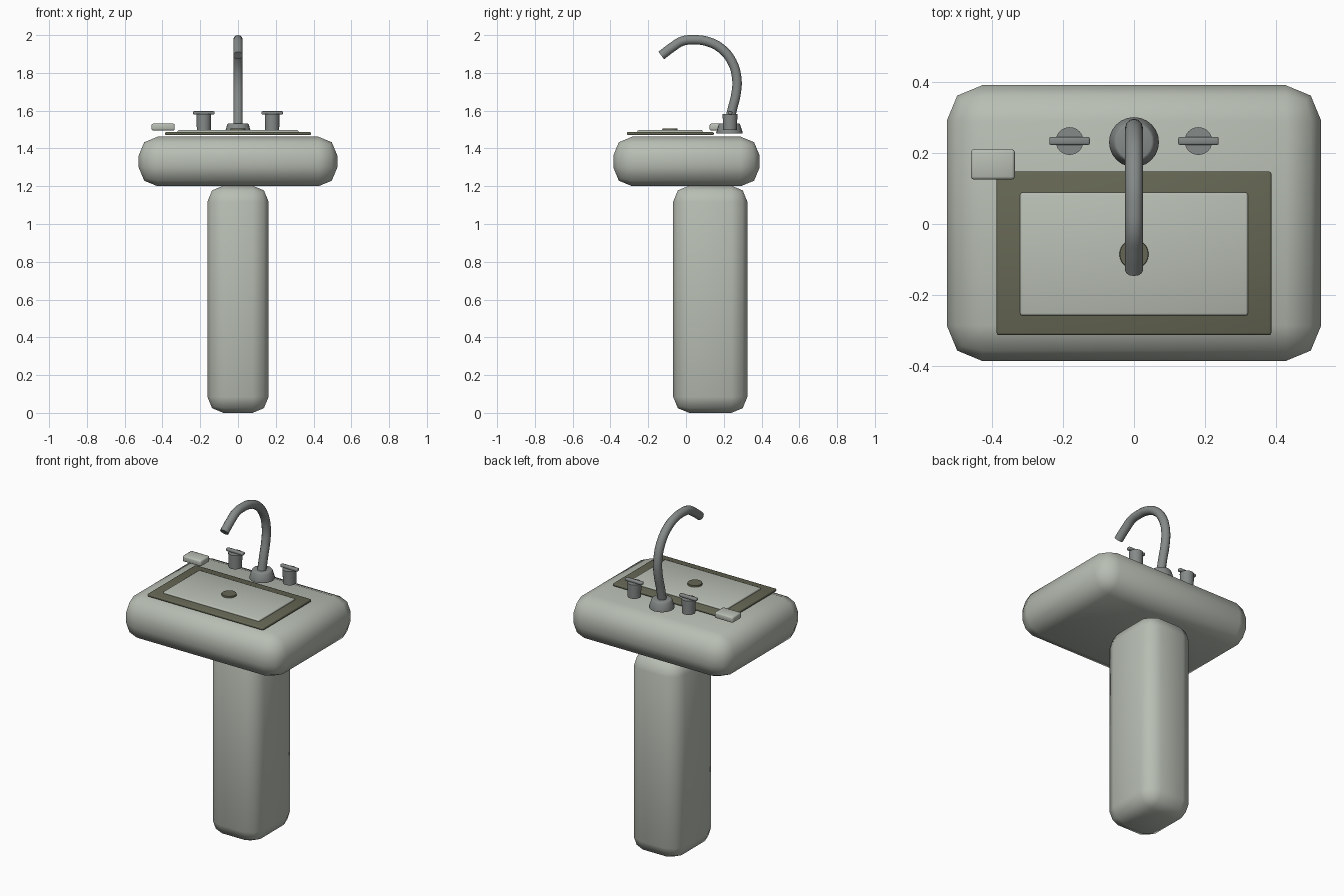
import bpy, math
from mathutils import Vector

if "Cube" in bpy.data.objects:
    bpy.data.objects.remove(bpy.data.objects["Cube"])


def material(name, rgb):
    m = bpy.data.materials.new(name)
    m.diffuse_color = (*rgb, 1)
    m.use_nodes = True
    m.node_tree.nodes["Principled BSDF"].inputs["Base Color"].default_value = m.diffuse_color
    return m


CERAMIC = material("grey_green_ceramic", (0.48, 0.515, 0.455))
OLIVE = material("dark_olive", (0.13, 0.134, 0.088))
METAL = material("grey_metal", (0.235, 0.255, 0.25))


def finish(ob, name, mat, bevel=0, segments=2, angle=60):
    ob.name = name
    ob.data.materials.append(mat)
    if bevel:
        b = ob.modifiers.new("Bevel", 'BEVEL')
        b.width, b.segments = bevel, segments
        b.limit_method, b.angle_limit = 'ANGLE', math.radians(40)
        bpy.ops.object.modifier_apply(modifier=b.name)
    bpy.ops.object.shade_smooth_by_angle(angle=math.radians(angle))
    return ob


def box(name, lo, hi, mat, bevel, segments=2):
    lo, hi = Vector(lo), Vector(hi)
    bpy.ops.mesh.primitive_cube_add(size=1, location=(lo + hi) / 2)
    ob = bpy.context.object
    ob.scale = hi - lo
    bpy.ops.object.transform_apply(location=False, rotation=False, scale=True)
    return finish(ob, name, mat, bevel, segments)


def cone(name, x, y, z0, z1, r0, r1, mat, bevel=0):
    bpy.ops.mesh.primitive_cone_add(vertices=24, radius1=r0, radius2=r1, depth=z1 - z0,
                                    location=(x, y, (z0 + z1) / 2))
    return finish(bpy.context.object, name, mat, bevel, 2, 40)


# Pedestal and basin body
box("pedestal", (-0.162, -0.068, 0), (0.162, 0.325, 1.203), CERAMIC, 0.085)
box("basin", (-0.526, -0.385, 1.2), (0.526, 0.39, 1.462), CERAMIC, 0.1)

# Bowl: dark rim plate, pale floor and drain
box("bowl_rim", (-0.386, -0.312, 1.470), (0.386, 0.147, 1.487), OLIVE, 0.006)
box("bowl_floor", (-0.32, -0.257, 1.478), (0.32, 0.088, 1.497), CERAMIC, 0.006)
cone("drain", 0, -0.085, 1.49, 1.506, 0.042, 0.040, OLIVE)

# Soap bar
box("soap", (-0.458, 0.125, 1.495), (-0.335, 0.21, 1.531), CERAMIC, 0.008)

# Faucet base and taps
cone("faucet_base", 0, 0.23, 1.478, 1.532, 0.072, 0.055, METAL, 0.006)
for side, x in (("left", -0.181), ("right", 0.181)):
    cone(side + "_tap", x, 0.233, 1.498, 1.582, 0.037, 0.039, METAL)
    box(side + "_tap_handle", (x - 0.057, 0.222, 1.58), (x + 0.057, 0.245, 1.597), METAL, 0.005)

# Curved spout
path = [(0.225, 1.515), (0.243, 1.60), (0.265, 1.69), (0.269, 1.77), (0.243, 1.86),
        (0.185, 1.93), (0.11, 1.967), (0.04, 1.975), (-0.02, 1.968), (-0.07, 1.938), (-0.131, 1.892)]
curve = bpy.data.curves.new("spout", 'CURVE')
curve.dimensions = '3D'
curve.bevel_depth, curve.bevel_resolution = 0.025, 4
curve.use_fill_caps = True
curve.resolution_u = 4
spline = curve.splines.new('BEZIER')
spline.bezier_points.add(len(path) - 1)
for p, (y, z) in zip(spline.bezier_points, path):
    p.co = (0, y, z)
    p.handle_left_type = p.handle_right_type = 'AUTO'
spout = bpy.data.objects.new("spout", curve)
bpy.context.collection.objects.link(spout)
bpy.ops.object.select_all(action='DESELECT')
spout.select_set(True)
bpy.context.view_layer.objects.active = spout
bpy.ops.object.convert(target='MESH')
finish(bpy.context.object, "spout", METAL)
